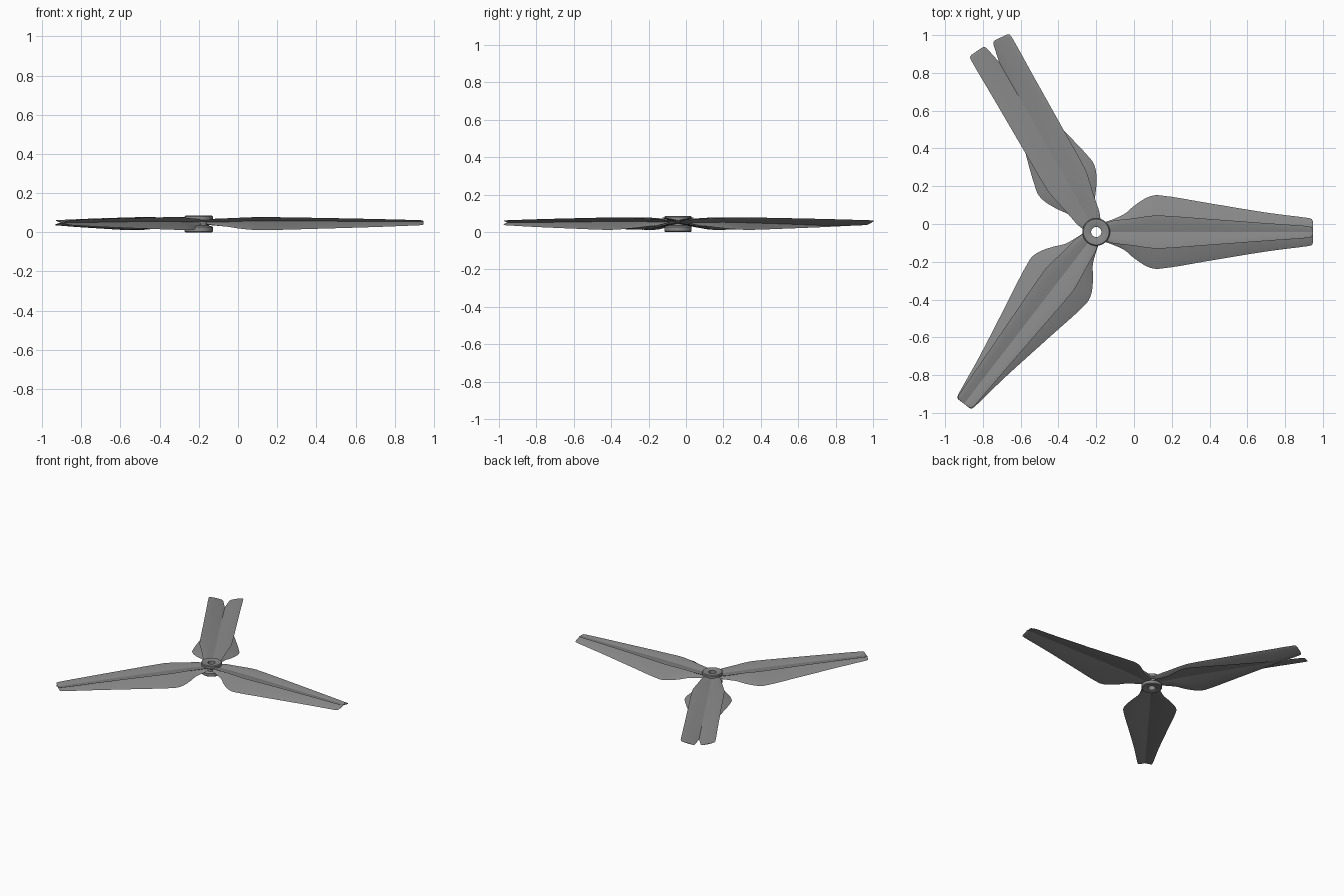
import bpy, bmesh, math
from mathutils import Matrix, Vector

cube = bpy.data.objects.get("Cube")
if cube:
    bpy.data.objects.remove(cube)

HUB = Vector((-0.2, -0.0425, 0))

grey = bpy.data.materials.new("grey plastic")
grey.use_nodes = True
grey.diffuse_color = (0.25, 0.25, 0.25, 1)
grey.node_tree.nodes["Principled BSDF"].inputs["Base Color"].default_value = (0.25, 0.25, 0.25, 1)

# Blade stations: distance, leading y, trailing y, leading z, trailing z, thickness
STATIONS = [
    (0.04, -0.045, 0.050, 0.063, 0.042, 0.018),
    (0.09, -0.060, 0.068, 0.068, 0.035, 0.016),
    (0.15, -0.067, 0.096, 0.071, 0.028, 0.015),
    (0.20, -0.073, 0.138, 0.074, 0.020, 0.014),
    (0.27, -0.083, 0.183, 0.077, 0.013, 0.013),
    (0.33, -0.088, 0.195, 0.078, 0.011, 0.013),
    (0.60, -0.069, 0.152, 0.074, 0.018, 0.012),
    (0.90, -0.047, 0.103, 0.068, 0.027, 0.010),
    (1.125, -0.031, 0.074, 0.062, 0.036, 0.008),
    (1.142, -0.026, 0.069, 0.061, 0.037, 0.007),
    (1.147, -0.014, 0.057, 0.058, 0.041, 0.004),
]


def smooth_stations(steps=4):
    """Fill in the outline between stations with cubic Hermite spans."""
    n = len(STATIONS)

    def slope(i, k):
        a, b = STATIONS[max(i - 1, 0)], STATIONS[min(i + 1, n - 1)]
        return (b[k] - a[k]) / (b[0] - a[0])

    rows = []
    for i in range(n - 1):
        a, b = STATIONS[i], STATIONS[i + 1]
        span = b[0] - a[0]
        count = steps if i < n - 3 else 1
        for s in range(count):
            t = s / count
            row = [a[0] + t * span]
            for k in range(1, len(a)):
                h = t * t * (3 - 2 * t)
                row.append(a[k] * (1 - h) + b[k] * h
                           + span * t * (1 - t) * ((1 - t) * slope(i, k) - t * slope(i + 1, k)))
            rows.append(row)
    rows.append(STATIONS[-1])
    return rows


def section(row):
    """Thin airfoil loop: over the top to the trailing edge, back underneath."""
    x, y0, y1, z0, z1, thick = row
    chord = [0, 0.06, 0.2, 0.4, 0.65, 0.88, 1]
    loop = []
    for side, params in ((1, chord), (-1, chord[-2:0:-1])):
        for u in params:
            half = 0.5 * thick * (4 * u * (1 - u)) ** 0.5
            loop.append((x, y0 + u * (y1 - y0), z0 + u * (z1 - z0) + side * half))
    return loop


def finish(name, bm):
    bmesh.ops.recalc_face_normals(bm, faces=bm.faces)
    mesh = bpy.data.meshes.new(name)
    bm.to_mesh(mesh)
    bm.free()
    mesh.materials.append(grey)
    obj = bpy.data.objects.new(name, mesh)
    bpy.context.collection.objects.link(obj)
    bpy.ops.object.select_all(action='DESELECT')
    obj.select_set(True)
    bpy.context.view_layer.objects.active = obj
    bpy.ops.object.shade_smooth_by_angle(angle=math.radians(35))
    return obj


def make_blade(name, hand, degrees):
    """hand is 1 for the first rotor, -1 for its mirrored partner."""
    bm = bmesh.new()
    loops = [[bm.verts.new(p) for p in section(r)] for r in smooth_stations()]
    n = len(loops[0])
    for a, b in zip(loops, loops[1:]):
        for i in range(n):
            j = (i + 1) % n
            bm.faces.new((a[i], a[j], b[j], b[i]))
    bm.faces.new(loops[0])
    bm.faces.new(loops[-1])
    place = (Matrix.Translation(HUB) @ Matrix.Rotation(math.radians(degrees), 4, 'Z')
             @ Matrix.Diagonal((1, hand, 1, 1)))
    bm.transform(place)
    finish(name, bm)


# Two mirrored, unevenly spaced three-blade rotors sharing one hub
for rotor, hand, angles in (("first", 1, (0, 115, 231.4)), ("second", -1, (0, 124.5, 233.4))):
    for i, angle in enumerate(angles):
        make_blade(f"{rotor}_rotor_blade_{i + 1}", hand, angle)

# Hub: spool with two flanges, a waist and a bored centre
profile = [(0.027, 0.004), (0.033, 0), (0.068, 0), (0.073, 0.005), (0.073, 0.026),
           (0.068, 0.030), (0.052, 0.034), (0.052, 0.054), (0.068, 0.058),
           (0.073, 0.062), (0.073, 0.080), (0.068, 0.085), (0.036, 0.085), (0.027, 0.081)]
SIDES = 48
bm = bmesh.new()
rings = []
for s in range(SIDES):
    a = 2 * math.pi * s / SIDES
    rings.append([bm.verts.new(HUB + Vector((r * math.cos(a), r * math.sin(a), z)))
                  for r, z in profile])
for s in range(SIDES):
    a, b = rings[s], rings[(s + 1) % SIDES]
    for i in range(len(profile)):
        j = (i + 1) % len(profile)
        bm.faces.new((a[i], b[i], b[j], a[j]))
finish("hub", bm)
